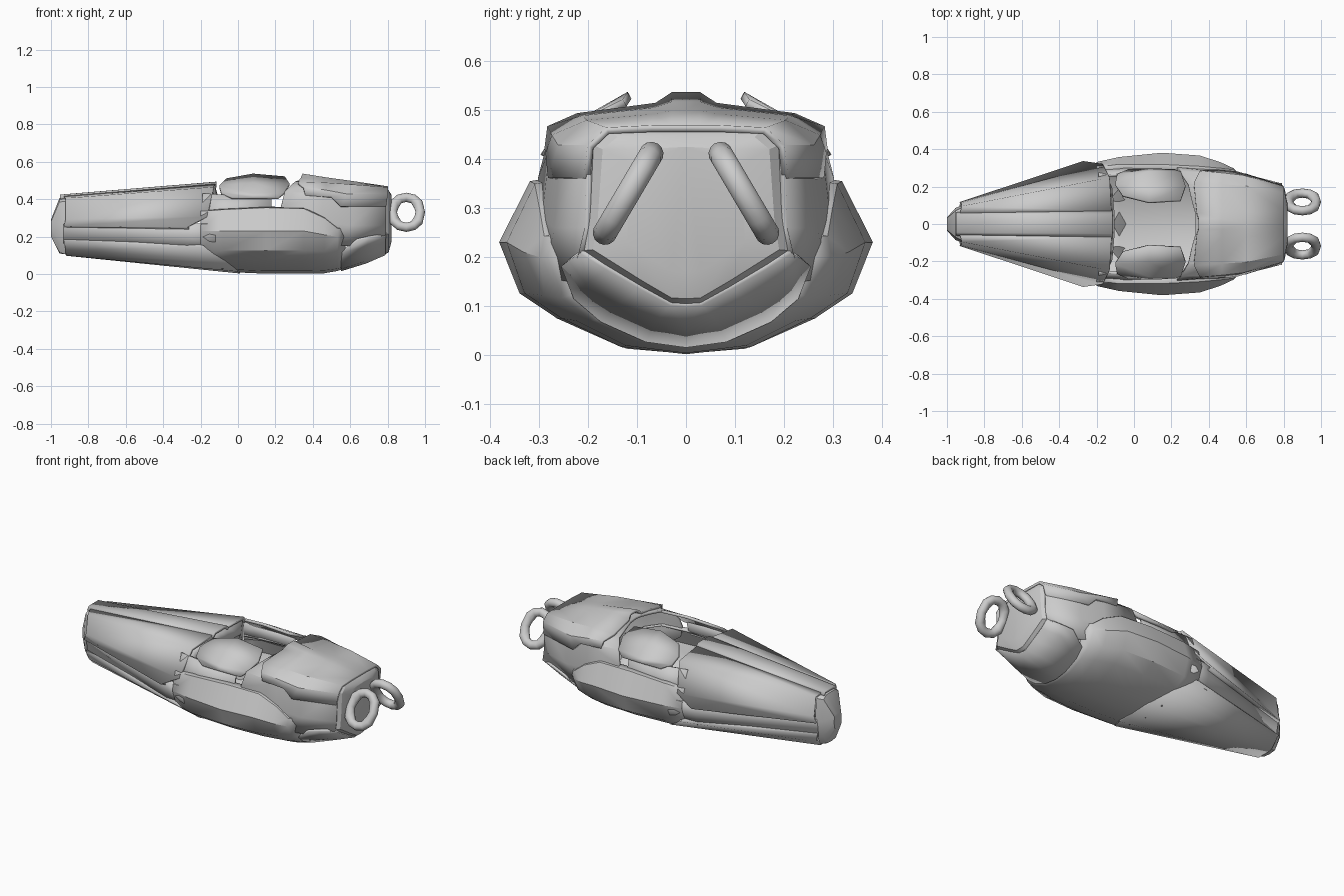
import bpy, bmesh, math


def loft(name, rows, thick=0.014, cap=False, angle=28):
    """Skin rows of (x, y, z) points on the +y side, then mirror across y."""
    bm = bmesh.new()
    grid = [[bm.verts.new(p) for p in r] for r in rows]
    for a, b in zip(grid, grid[1:]):
        for i in range(len(a) - 1):
            bm.faces.new((a[i], a[i + 1], b[i + 1], b[i]))
    if cap:
        bm.faces.new(grid[-1])
    bmesh.ops.recalc_face_normals(bm, faces=bm.faces)
    me = bpy.data.meshes.new(name)
    bm.to_mesh(me)
    bm.free()
    for p in me.polygons:
        p.use_smooth = True
    me.set_sharp_from_angle(angle=math.radians(angle))
    ob = bpy.data.objects.new(name, me)
    bpy.context.collection.objects.link(ob)
    m = ob.modifiers.new("mirror", 'MIRROR')
    m.use_axis = (False, True, False)
    m.use_clip = True
    if thick:
        s = ob.modifiers.new("shell", 'SOLIDIFY')
        s.thickness = thick
        s.offset = 0
    return ob


def at(x, *yz):
    """Cross-section at a single x."""
    return [(x, y, z) for y, z in yz]


# Bulged lower hull, open at the top
loft("lower_hull", [
    at(-.20, (0, .038), (.12, .048), (.23, .09), (.29, .14), (.325, .23), (.30, .33), (.27, .34)),
    at(-.08, (0, .018), (.13, .032), (.25, .082), (.32, .13), (.352, .23), (.315, .34), (.28, .345)),
    at(.15, (0, .008), (.13, .022), (.26, .08), (.335, .13), (.375, .23), (.315, .35), (.28, .355)),
    at(.35, (0, .008), (.13, .022), (.25, .08), (.325, .13), (.36, .23), (.305, .345), (.27, .35)),
    at(.46, (0, .010), (.12, .025), (.22, .075), (.285, .125), (.325, .21), (.295, .295), (.26, .31)),
    at(.53, (0, .022), (.10, .034), (.19, .075), (.25, .12), (.292, .20), (.285, .24), (.25, .25)),
    at(.57, (0, .035), (.09, .045), (.16, .08), (.22, .13), (.25, .20), (.25, .24), (.24, .25)),
], thick=0.012, angle=35)

# Skin behind the cockpit side plates, with a slot left before the cowl
loft("cockpit_side_wall", [
    at(-.19, (.295, .31), (.275, .36), (.255, .43)),
    at(-.05, (.305, .33), (.283, .36), (.265, .42)),
    at(.18, (.305, .33), (.287, .355), (.272, .41))])

# Front cowl base skin
loft("front_cowl", [
    [(.24, .29, .30), (.23, .295, .36), (.25, .275, .44), (.29, .21, .475), (.31, .12, .49), (.33, .05, .495), (.33, 0, .50)],
    at(.45, (.28, .16), (.287, .28), (.272, .42), (.21, .478), (.12, .49), (.05, .495), (0, .50)),
    at(.60, (.23, .15), (.262, .26), (.25, .40), (.20, .467), (.12, .478), (.05, .482), (0, .485)),
    at(.79, (.212, .21), (.20, .26), (.195, .42), (.16, .455), (.10, .458), (.05, .458), (0, .458))])

# Raised upper plate of the cowl with its stepped side edge
loft("cowl_upper_plate", [
    [(.36, .282, .42), (.35, .278, .462), (.32, .22, .487), (.335, .06, .508), (.345, .027, .53), (.345, 0, .53)],
    [(.50, .28, .41), (.47, .268, .445), (.47, .21, .482), (.47, .065, .498), (.47, .028, .51), (.47, 0, .51)],
    [(.55, .275, .36), (.58, .255, .425), (.60, .20, .473), (.60, .065, .485), (.60, .028, .492), (.60, 0, .492)],
    [(.79, .202, .36), (.80, .195, .425), (.80, .16, .458), (.80, .07, .462), (.80, .03, .462), (.80, 0, .462)]])

# Chin plate
loft("chin_plate", [
    [(.55, 0, .022), (.55, .08, .033), (.55, .17, .073), (.555, .225, .12), (.64, .25, .185)],
    [(.68, 0, .062), (.68, .06, .075), (.68, .135, .11), (.68, .20, .15), (.70, .235, .198)],
    [(.78, 0, .105), (.785, .03, .107), (.785, .09, .14), (.785, .16, .18), (.79, .212, .213)]])

# Blunt nose face
loft("nose_face", [
    at(.785, (0, .105), (.03, .107), (.09, .14), (.212, .213), (.20, .28), (.193, .43), (.155, .46), (0, .46)),
    at(.805, (0, .115), (.03, .117), (.09, .152), (.19, .215), (.18, .28), (.17, .42), (.14, .445), (0, .448)),
    at(.82, (0, .17), (.03, .17), (.08, .19), (.12, .23), (.12, .28), (.11, .39), (.09, .42), (0, .425)),
], thick=0, cap=True)

# Cockpit side plates, sloping outwards
loft("cockpit_side_plate", [
    [(-.06, .15, .505), (.08, .115, .53), (.25, .125, .515)],
    [(-.10, .21, .467), (.08, .20, .482), (.275, .20, .478)],
    [(-.09, .262, .43), (.08, .277, .425), (.25, .275, .435)],
    [(-.03, .287, .405), (.08, .29, .405), (.215, .287, .405)]], thick=0.016)

# Tail upper panels
loft("tail_upper_panel", [
    [(-.93, .092, .255), (-.93, .112, .26), (-.92, .108, .29), (-.92, .092, .40), (-.93, .058, .41)],
    [(-.26, .305, .245), (-.27, .33, .25), (-.165, .315, .305), (-.13, .245, .46), (-.12, .07, .475)]])

# Tail top ridge
loft("tail_ridge", [
    [(-.95, 0, .418), (-.95, .042, .418), (-.95, .058, .402)],
    [(-.115, 0, .487), (-.115, .05, .487), (-.115, .072, .468)]])

# Recessed strip along the tail side
loft("tail_side_recess", [
    [(-.93, .098, .27), (-.93, .085, .22), (-.93, .082, .165)],
    [(-.27, .305, .27), (-.27, .29, .20), (-.27, .275, .135)],
    [(-.12, .325, .27), (-.12, .335, .20), (-.12, .30, .13)]])

# Tail lower panel with slanted front edge
loft("tail_lower_panel", [
    [(-.92, 0, .105), (-.92, .05, .105), (-.92, .08, .135), (-.93, .095, .175), (-.93, .08, .185)],
    [(.01, 0, .01), (0, .12, .02), (-.075, .25, .078), (-.18, .312, .145), (-.20, .29, .16)]])

# Tail end cap
loft("tail_end_cap", [
    at(-.92, (0, .105), (.05, .105), (.085, .17), (.10, .26), (.088, .39), (.05, .41), (0, .415)),
    at(-.955, (0, .11), (.045, .115), (.075, .17), (.085, .26), (.07, .385), (.04, .405), (0, .405)),
    at(-1.0, (0, .20), (.02, .20), (.032, .215), (.035, .25), (.032, .28), (.02, .29), (0, .29)),
], thick=0, cap=True)

# Bulkhead lip behind the cockpit
loft("cockpit_rear_lip", [
    [(-.13, 0, .48), (-.13, .07, .468), (-.14, .235, .452), (-.17, .30, .31)],
    [(-.11, 0, .41), (-.11, .07, .40), (-.12, .19, .385), (-.15, .25, .30)]], thick=0.01)

# Slanted towing rings on the nose
for side in (1, -1):
    bpy.ops.mesh.primitive_torus_add(major_radius=.075, minor_radius=.025,
                                     major_segments=12, minor_segments=14)
    ring = bpy.context.object
    ring.name = "towing_ring"
    for v in ring.data.vertices:
        if abs(v.co.y) > .028:
            v.co.y += math.copysign(.018, v.co.y)
    for p in ring.data.polygons:
        p.use_smooth = True
    ring.location = (.90, side * .118, .33)
    ring.rotation_euler = (-side * math.radians(59.5), 0, 0)
